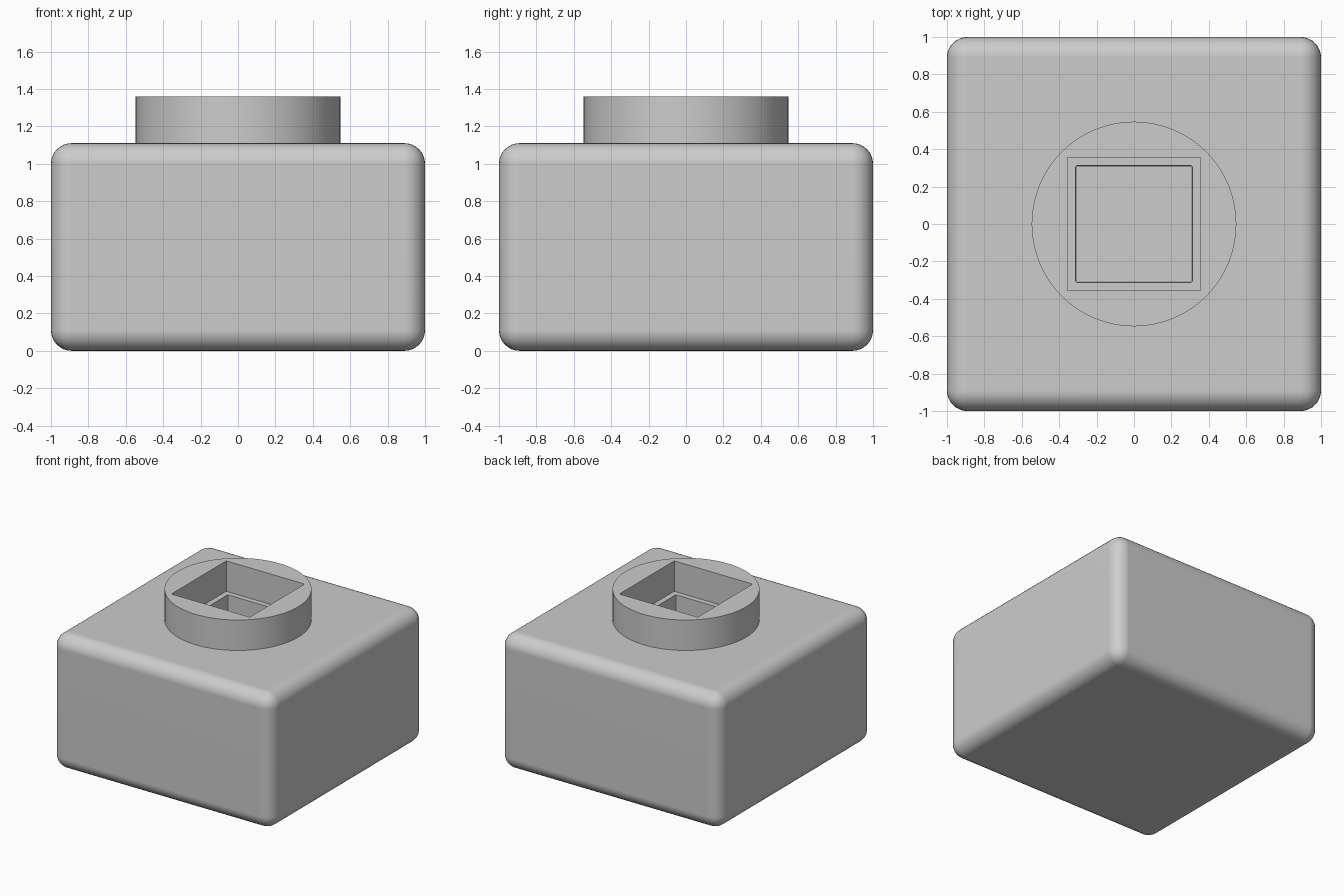
import bpy
import math

if "Cube" in bpy.data.objects:
    bpy.data.objects.remove(bpy.data.objects["Cube"])

BODY_TOP = 1.11     # top of the rounded block
COLLAR_TOP = 1.36   # top of the round neck

grey = bpy.data.materials.new("plain grey")
grey.diffuse_color = (0.604, 0.604, 0.604, 1)
grey.use_nodes = True
grey.node_tree.nodes["Principled BSDF"].inputs["Base Color"].default_value = grey.diffuse_color


def box(name, half, z0, z1):
    bpy.ops.mesh.primitive_cube_add(size=2, location=(0, 0, (z0 + z1) / 2))
    ob = bpy.context.object
    ob.name = name
    ob.scale = (half, half, (z1 - z0) / 2)
    bpy.ops.object.transform_apply(location=True, rotation=False, scale=True)
    ob.data.materials.append(grey)
    return ob


def activate(ob):
    bpy.ops.object.select_all(action='DESELECT')
    ob.select_set(True)
    bpy.context.view_layer.objects.active = ob


def bevel(ob, width, segments):
    activate(ob)
    mod = ob.modifiers.new("round", 'BEVEL')
    mod.width = width
    mod.segments = segments
    bpy.ops.object.modifier_apply(modifier=mod.name)


def cut(ob, cutter):
    activate(ob)
    mod = ob.modifiers.new("socket", 'BOOLEAN')
    mod.operation = 'DIFFERENCE'
    mod.solver = 'EXACT'
    mod.object = cutter
    bpy.ops.object.modifier_apply(modifier=mod.name)
    bpy.data.objects.remove(cutter)


def finish(ob):
    activate(ob)
    bpy.ops.object.shade_smooth_by_angle(angle=math.radians(35))
    mod = ob.modifiers.new("clean shading", 'WEIGHTED_NORMAL')
    mod.keep_sharp = True


# rounded block with a narrower square well
body = box("body", 1.0, 0, BODY_TOP)
bevel(body, 0.11, 8)
well = box("well_cutter", 0.312, 0.5, BODY_TOP + 0.3)
bevel(well, 0.008, 2)
cut(body, well)
finish(body)

# round neck with a wider square opening, leaving a ledge around the well
bpy.ops.mesh.primitive_cylinder_add(
    vertices=96, radius=0.547, depth=COLLAR_TOP - BODY_TOP,
    location=(0, 0, (COLLAR_TOP + BODY_TOP) / 2))
collar = bpy.context.object
collar.name = "collar"
bpy.ops.object.transform_apply(location=True, rotation=False, scale=True)
collar.data.materials.append(grey)
cut(collar, box("opening_cutter", 0.356, BODY_TOP - 0.2, COLLAR_TOP + 0.2))
finish(collar)
